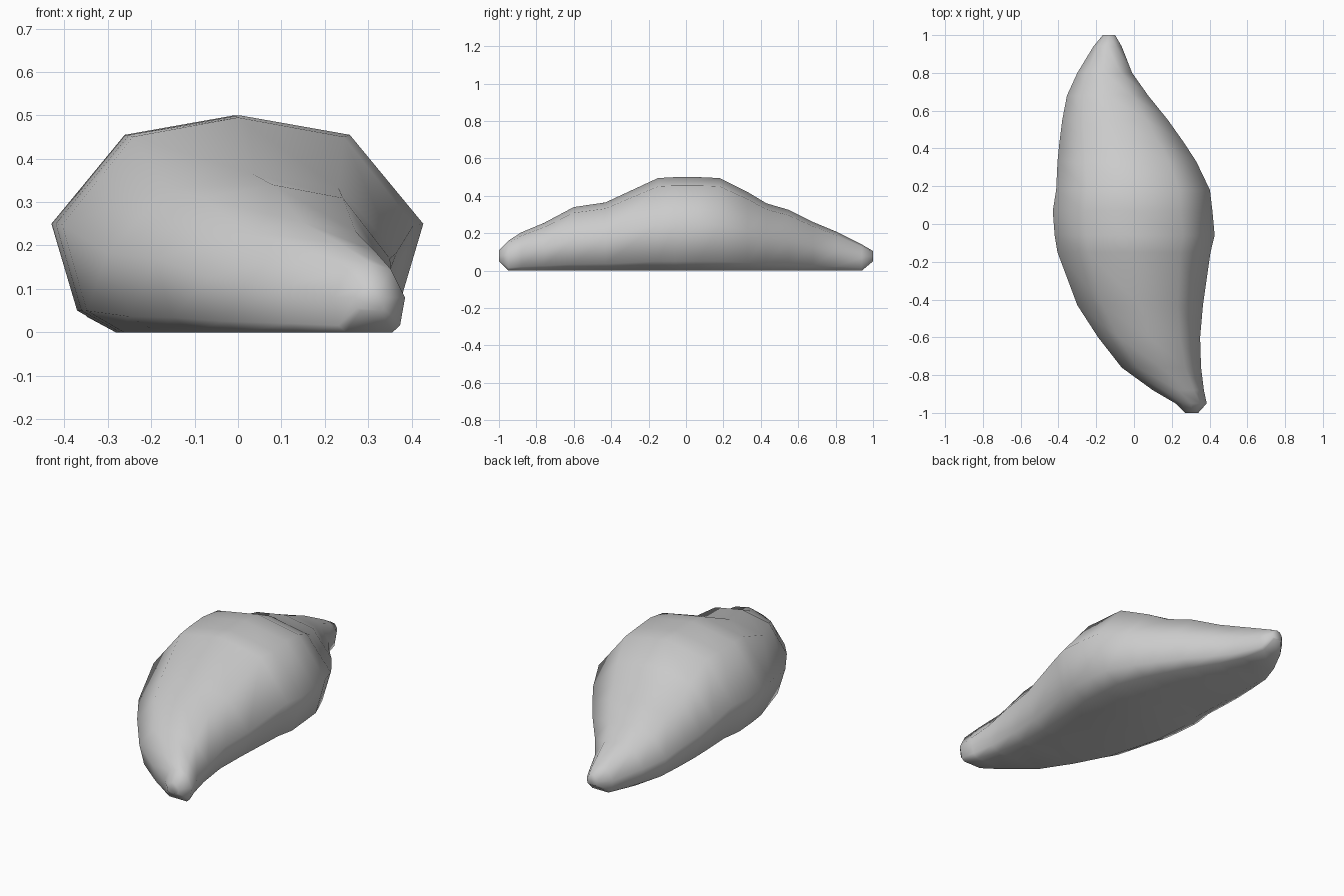
import bpy, bmesh, math

if "Cube" in bpy.data.objects:
    bpy.data.objects.remove(bpy.data.objects["Cube"])

# Nine-sided cross-section: x in half-widths, z in heights, flat underneath
PROFILE = [(-.65, 0), (.65, 0), (.86, .1), (1, .5), (.6, .91),
           (0, 1), (-.6, .91), (-1, .5), (-.86, .1)]

# Stations along the length: y, left x, right x, bottom z, top z
STATIONS = [
    (-1.0, .27, .34, .05, .11),
    (-.95, .22, .385, 0, .16),
    (-.88, .10, .37, 0, .205),
    (-.76, -.065, .355, 0, .255),
    (-.60, -.19, .35, 0, .34),
    (-.43, -.30, .365, 0, .365),
    (-.15, -.405, .405, 0, .495),
    (-.06, -.42, .427, 0, .5),
    (.07, -.43, .415, 0, .5),
    (.18, -.412, .402, 0, .495),
    (.33, -.405, .33, 0, .42),
    (.43, -.395, .265, 0, .36),
    (.55, -.38, .18, 0, .325),
    (.68, -.355, .075, 0, .26),
    (.80, -.30, -.01, 0, .21),
    (.94, -.215, -.065, 0, .14),
    (1.0, -.165, -.10, .05, .105),
]

# Curved, tapering body: skin the sections and close both tips
bm = bmesh.new()
rings = []
for y, xl, xr, zb, zt in STATIONS:
    cx, hw = (xl + xr) / 2, (xr - xl) / 2
    rings.append([bm.verts.new((cx + px * hw, y, zb + pz * (zt - zb)))
                  for px, pz in PROFILE])
n = len(PROFILE)
for a, b in zip(rings, rings[1:]):
    for i in range(n):
        j = (i + 1) % n
        bm.faces.new((a[i], a[j], b[j], b[i]))
bm.faces.new(rings[0])
bm.faces.new(rings[-1])
bmesh.ops.recalc_face_normals(bm, faces=bm.faces)
mesh = bpy.data.meshes.new("curved_body")
bm.to_mesh(mesh)
bm.free()

body = bpy.data.objects.new("curved_body", mesh)
bpy.context.collection.objects.link(body)
bpy.context.view_layer.objects.active = body
body.select_set(True)
bpy.ops.object.shade_smooth_by_angle(angle=math.radians(75))
